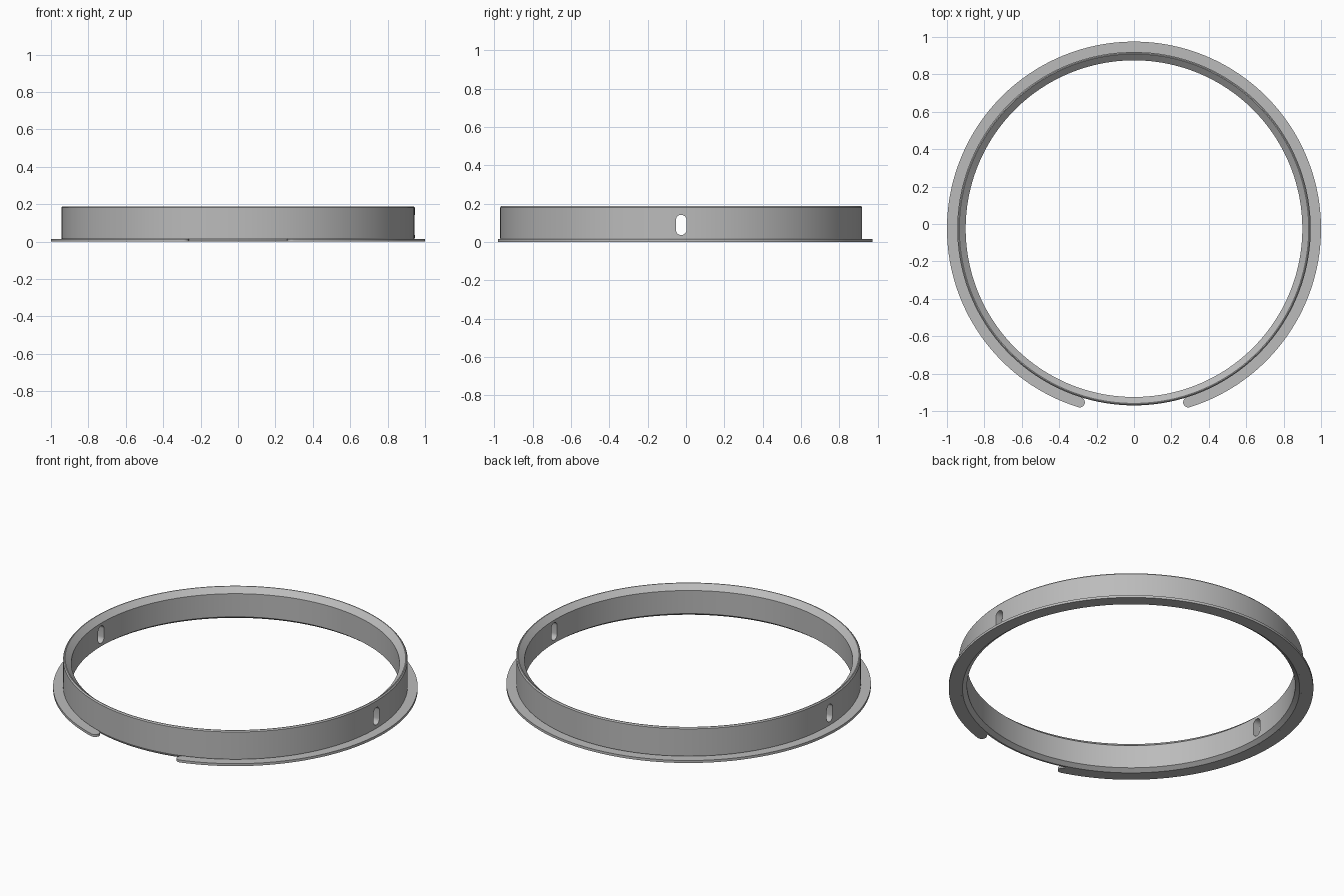
import bpy, bmesh, math
from mathutils import Matrix

if "Cube" in bpy.data.objects:
    bpy.data.objects.remove(bpy.data.objects["Cube"])

CY = -0.025          # ring centre in y
SEG = 180

grey = bpy.data.materials.new("light grey")
grey.diffuse_color = (0.5, 0.5, 0.5, 1)
grey.use_nodes = True
grey.node_tree.nodes["Principled BSDF"].inputs["Base Color"].default_value = grey.diffuse_color


def finish(name, bm):
    bmesh.ops.recalc_face_normals(bm, faces=bm.faces)
    me = bpy.data.meshes.new(name)
    bm.to_mesh(me)
    bm.free()
    ob = bpy.data.objects.new(name, me)
    me.materials.append(grey)
    bpy.context.collection.objects.link(ob)
    return ob


def activate(ob):
    bpy.ops.object.select_all(action='DESELECT')
    ob.select_set(True)
    bpy.context.view_layer.objects.active = ob


def smooth(ob):
    activate(ob)
    bpy.ops.object.shade_smooth_by_angle(angle=math.radians(25))


def prism(name, outline, matrix, depth):
    """Extrude a closed 2D outline along local z."""
    bm = bmesh.new()
    face = bm.faces.new([bm.verts.new((u, v, 0)) for u, v in outline])
    ext = bmesh.ops.extrude_face_region(bm, geom=[face])
    bmesh.ops.translate(bm, vec=(0, 0, depth),
                        verts=[g for g in ext["geom"] if isinstance(g, bmesh.types.BMVert)])
    bm.transform(matrix)
    return finish(name, bm)


# Ring wall: lathed profile (radius, height) with chamfered rims
profile = [(0.925, 0), (0.935, 0), (0.945, 0.018), (0.945, 0.181), (0.939, 0.188),
           (0.934, 0.188), (0.90, 0.158), (0.90, 0.018)]
bm = bmesh.new()
loops = []
for i in range(SEG):
    a = 2 * math.pi * i / SEG
    loops.append([bm.verts.new((r * math.cos(a), CY + r * math.sin(a), z)) for r, z in profile])
n = len(profile)
for i in range(SEG):
    p, q = loops[i], loops[(i + 1) % SEG]
    for k in range(n):
        bm.faces.new((p[k], q[k], q[(k + 1) % n], p[(k + 1) % n]))
ring = finish("ring_wall", bm)

# Rounded slot through both sides of the wall
w, z0, z1 = 0.028, 0.036, 0.142
slot = []
for zc, start in ((z1 - w, 0), (z0 + w, math.pi)):
    for k in range(13):
        a = start + math.pi * k / 12
        slot.append((w * math.cos(a), zc + w * math.sin(a)))
to_x = Matrix(((0, 0, 1, -1.2), (1, 0, 0, CY), (0, 1, 0, 0), (0, 0, 0, 1)))
cutter = prism("slot_cutter", slot, to_x, 2.4)
cutter.hide_render = True
mod = ring.modifiers.new("slots", 'BOOLEAN')
mod.operation = 'DIFFERENCE'
mod.solver = 'EXACT'
mod.object = cutter
activate(ring)
bpy.ops.object.modifier_apply(modifier=mod.name)
bpy.data.objects.remove(cutter)
smooth(ring)

# Base flange: open band with rounded ends, gap at the front
r_out, r_in, r_cap = 1.0, 0.935, 0.9725
gap = math.asin(0.29 / r_cap)
a0, a1 = -math.pi / 2 + gap, 1.5 * math.pi - gap
steps = 160


def arc(r, reverse=False):
    pts = [(r * math.cos(a), r * math.sin(a))
           for a in (a0 + (a1 - a0) * i / steps for i in range(steps + 1))]
    return pts[::-1] if reverse else pts


def cap(angle, start):
    """Half-round end, from angle 'start' through a half turn."""
    rad = r_out - r_cap
    cx, cy = r_cap * math.cos(angle), r_cap * math.sin(angle)
    return [(cx + rad * math.cos(start + math.pi * k / 10),
             cy + rad * math.sin(start + math.pi * k / 10)) for k in range(1, 11)]


outline = arc(r_out) + cap(a1, a1) + arc(r_in, True) + cap(a0, a0 + math.pi)[:-1]
flange = prism("base_flange", outline, Matrix.Translation((0, CY, 0)), 0.015)
smooth(flange)
